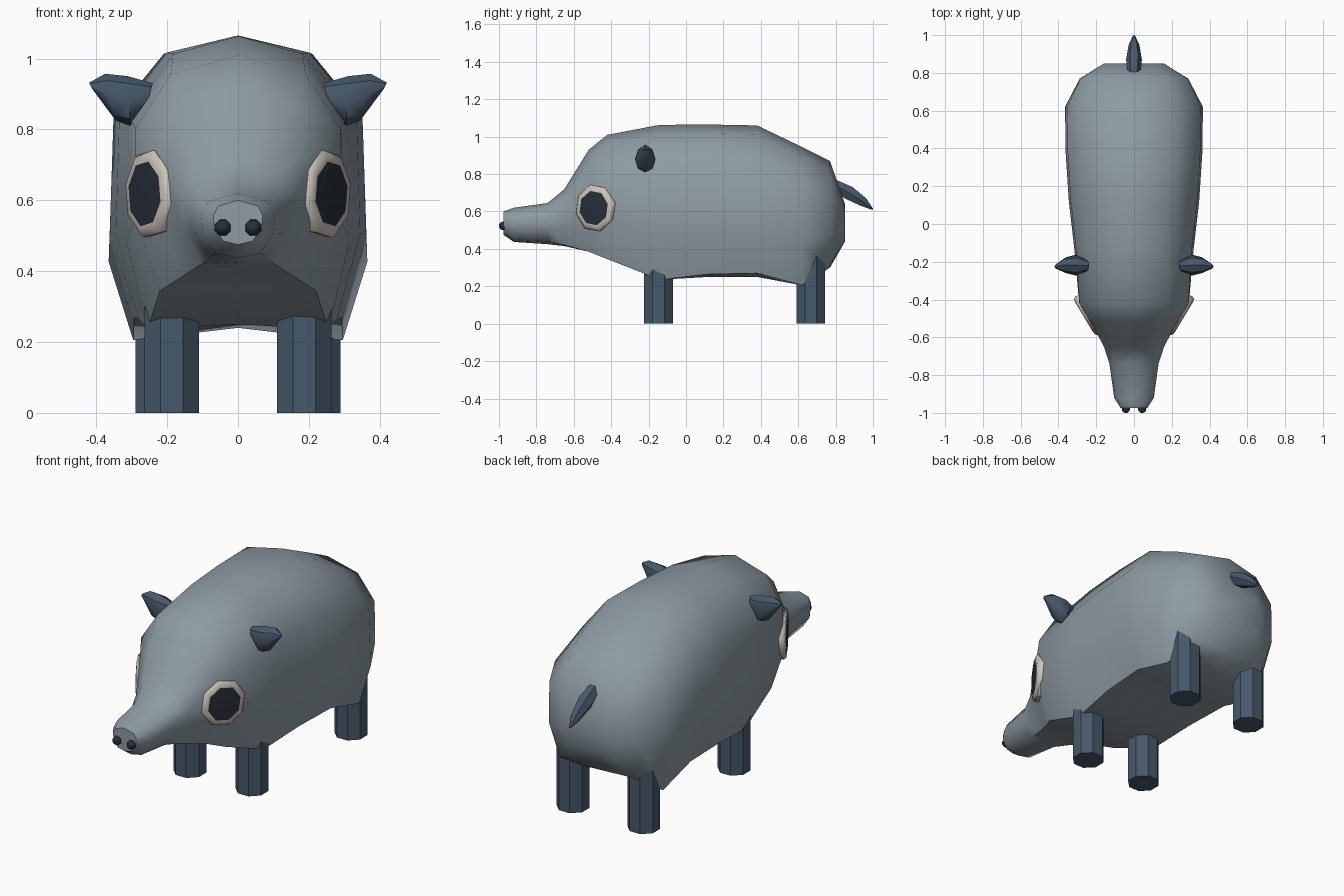
import bpy, bmesh, math
from mathutils import Vector

if "Cube" in bpy.data.objects:
    bpy.data.objects.remove(bpy.data.objects["Cube"], do_unlink=True)


def material(name, rgb):
    m = bpy.data.materials.new(name)
    m.use_nodes = True
    m.diffuse_color = (*rgb, 1)
    bsdf = m.node_tree.nodes["Principled BSDF"]
    bsdf.inputs["Base Color"].default_value = (*rgb, 1)
    bsdf.inputs["Roughness"].default_value = 0.8
    return m


GREY = material("grey_hide", (0.27, 0.33, 0.37))
SLATE = material("dark_slate", (0.062, 0.098, 0.145))
CREAM = material("cream_eye_rim", (0.60, 0.55, 0.49))
INK = material("ink_black", (0.021, 0.028, 0.042))


def loft(name, rings, mats, angle=40, last_cap_mat=0):
    """Skin a list of equal-length point rings and cap both ends."""
    bm = bmesh.new()
    loops = [[bm.verts.new(p) for p in ring] for ring in rings]
    n = len(loops[0])
    for a, b in zip(loops, loops[1:]):
        for i in range(n):
            j = (i + 1) % n
            bm.faces.new((a[i], a[j], b[j], b[i]))
    bm.faces.new(loops[0][::-1])
    bm.faces.new(loops[-1]).material_index = last_cap_mat
    bmesh.ops.recalc_face_normals(bm, faces=bm.faces)
    me = bpy.data.meshes.new(name)
    bm.to_mesh(me)
    bm.free()
    for m in mats:
        me.materials.append(m)
    ob = bpy.data.objects.new(name, me)
    bpy.context.collection.objects.link(ob)
    bpy.ops.object.select_all(action="DESELECT")
    ob.select_set(True)
    bpy.context.view_layer.objects.active = ob
    bpy.ops.object.shade_smooth_by_angle(angle=math.radians(angle))
    return ob


def ellipse(center, u, v, n=8, turn=0.5):
    """Ring of n points around center, spanned by half-axes u and v."""
    c, u, v = Vector(center), Vector(u), Vector(v)
    return [c + u * math.cos(a) + v * math.sin(a)
            for a in (2 * math.pi * (i + turn) / n for i in range(n))]


# Body and snout: half sections as (width fraction, height fraction)
ROUND = [(0.80, 0.86), (1.0, 0.62), (0.95, 0.32), (0.60, 0.0)]
BOXY = [(0.58, 0.94), (0.97, 0.72), (1.0, 0.30), (0.81, 0.0)]


def body_ring(y, top, corner, belly, w, k):
    half = []
    for (rx, rt), (bx, bt) in zip(ROUND, BOXY):
        x, t = rx + (bx - rx) * k, rt + (bt - rt) * k
        half.append((x * w, y, corner + t * (top - corner)))
    return ([(0, y, top)] + half + [(0, y, belly)]
            + [(-x, yy, z) for x, yy, z in reversed(half)])


# y, top z, lower corner z, belly centre z, half width, boxiness
BODY = [
    (-0.975, 0.60, 0.485, 0.475, 0.07, 0),
    (-0.92, 0.62, 0.45, 0.437, 0.105, 0),
    (-0.74, 0.645, 0.44, 0.425, 0.13, 0),
    (-0.65, 0.72, 0.42, 0.415, 0.16, 0.2),
    (-0.52, 0.93, 0.385, 0.385, 0.23, 0.4),
    (-0.42, 1.01, 0.345, 0.345, 0.295, 0.7),
    (-0.14, 1.063, 0.235, 0.25, 0.315, 1),
    (0.12, 1.065, 0.265, 0.25, 0.345, 1),
    (0.38, 1.06, 0.27, 0.25, 0.362, 1),
    (0.62, 0.945, 0.205, 0.24, 0.365, 1),
    (0.77, 0.87, 0.31, 0.30, 0.29, 0.8),
    (0.85, 0.64, 0.45, 0.44, 0.16, 0.3),
]
loft("body", [body_ring(*r) for r in BODY], [GREY], angle=50)

# Tail: flattened spindle sloping down and back
TAIL = [(0.77, 0.755, 0.03), (0.87, 0.70, 0.042), (0.95, 0.65, 0.028), (0.998, 0.612, 0.005)]
loft("tail", [ellipse((0, y, z), (r, 0, 0), (0, 0.55 * r, 0.85 * r), 6, 0)
              for y, z, r in TAIL], [SLATE])

for side, s in (("left", 1), ("right", -1)):
    # Legs
    for end, x, y, top in (("front", 0.187, -0.147, 0.30), ("hind", 0.213, 0.667, 0.40)):
        r = 0.083
        loft(f"{end}_leg_{side}",
             [ellipse((s * x, y, z), (r, 0, 0), (0, r, 0)) for z in (0, top)], [SLATE])

    # Ears: upper and lower outline (x, z), half depth and y of each ring
    EAR = [((0.24, 0.93), (0.26, 0.86), 0.03, -0.22),
           ((0.31, 0.950), (0.305, 0.81), 0.055, -0.218),
           ((0.375, 0.957), (0.345, 0.825), 0.042, -0.218),
           ((0.42, 0.932), (0.412, 0.915), 0.010, -0.225)]
    rings = []
    for (ux, uz), (lx, lz), d, y in EAR:
        rings.append(ellipse((s * (ux + lx) / 2, y, (uz + lz) / 2), (0, d, 0),
                             (s * (ux - lx) / 2, 0, (uz - lz) / 2), 8, 0))
    loft(f"ear_{side}", rings, [SLATE])

    # Eyes: domed cream rim around a dark pupil face
    nrm = Vector((s * 0.857, -0.515, 0))
    tangent = Vector((s * 0.515, 0.857, 0))
    base = Vector((s * 0.246, -0.483, 0.618))
    rings = [ellipse(base + nrm * d, tangent * r * 0.96, (0, 0, r), 8, 0.3)
             for r, d in ((0.120, -0.04), (0.127, 0.006), (0.117, 0.018), (0.094, 0.021))]
    loft(f"eye_{side}", rings, [CREAM, INK], 45, last_cap_mat=1)

    # Nostrils: small beads on the snout tip
    rings = [ellipse((s * 0.043, -0.972 + dy, 0.523), (r, 0, 0), (0, 0, r))
             for dy, r in ((0.012, 0.02), (0, 0.025), (-0.018, 0.021), (-0.028, 0.008))]
    loft(f"nostril_{side}", rings, [INK], 60)
